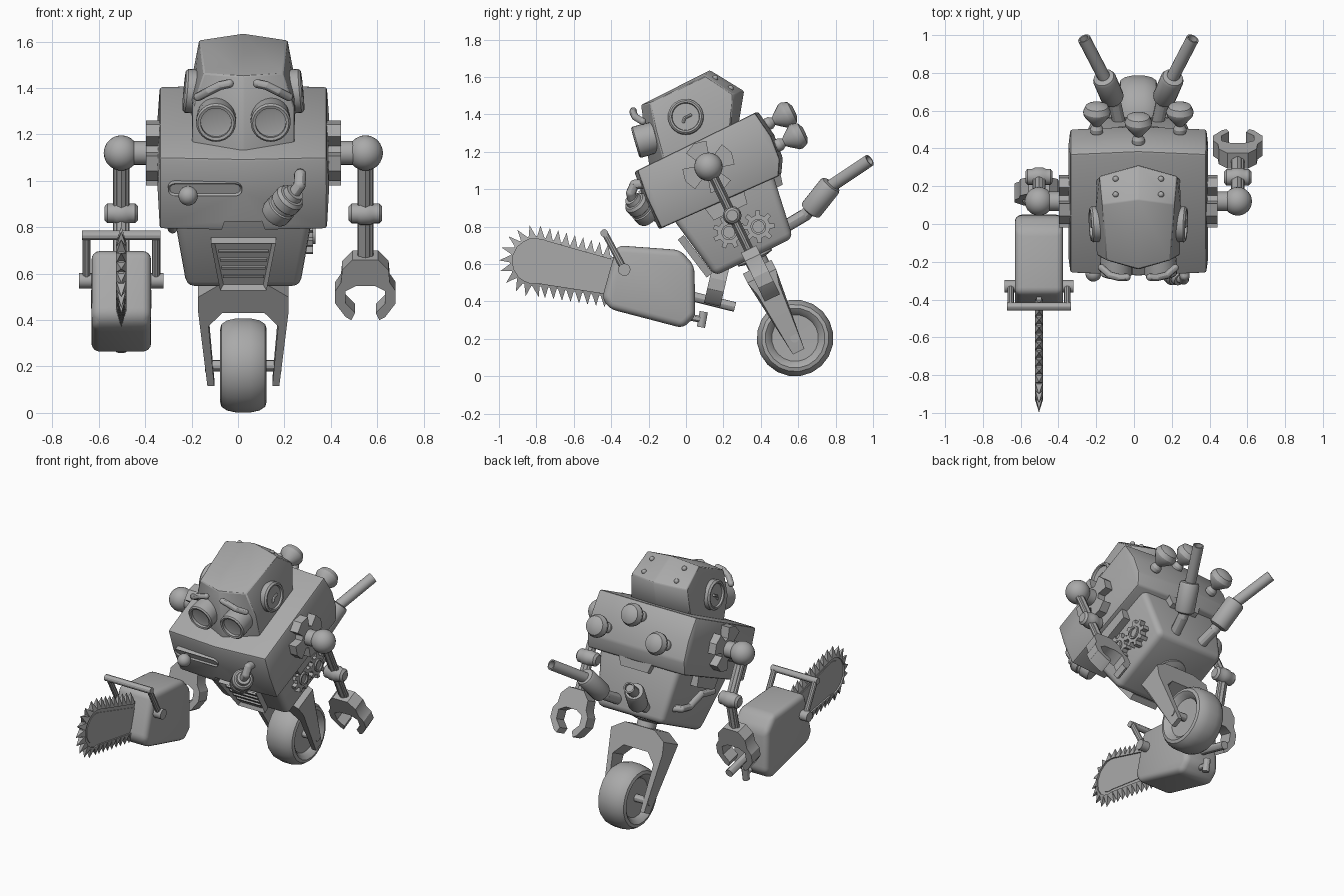
import bpy, bmesh, math
from mathutils import Matrix, Vector

if "Cube" in bpy.data.objects:
    bpy.data.objects.remove(bpy.data.objects["Cube"])

T, R, V = Matrix.Translation, Matrix.Rotation, Vector
CX = 0.023                                                # centre line of the robot
BODY = T((CX, 0.12, 1.12)) @ R(math.radians(26), 4, 'X')  # forward-leaning body frame
WORLD = Matrix.Identity(4)
GREY = bpy.data.materials.new("plain_grey")
GREY.diffuse_color = (0.4, 0.4, 0.4, 1)
GREY.use_nodes = True
GREY.node_tree.nodes["Principled BSDF"].inputs["Base Color"].default_value = GREY.diffuse_color


def finish(name, bm, M=BODY):
    bmesh.ops.remove_doubles(bm, verts=bm.verts, dist=1e-5)
    bmesh.ops.recalc_face_normals(bm, faces=bm.faces)
    me = bpy.data.meshes.new(name)
    bm.to_mesh(me)
    bm.free()
    me.materials.append(GREY)
    ob = bpy.data.objects.new(name, me)
    bpy.context.collection.objects.link(ob)
    ob.matrix_world = M
    return ob


def hull(name, half, bevel=0, seg=1, M=BODY):
    """Convex solid from points mirrored in x."""
    bm = bmesh.new()
    for x, y, z in half:
        for s in ((1, -1) if x else (1,)):
            bm.verts.new((s * x, y, z))
    bmesh.ops.convex_hull(bm, input=bm.verts)
    bmesh.ops.delete(bm, geom=[v for v in bm.verts if not v.link_faces], context='VERTS')
    bmesh.ops.dissolve_limit(bm, angle_limit=0.04, verts=bm.verts, edges=bm.edges)
    if bevel:
        es = [e for e in bm.edges if e.is_manifold and e.calc_face_angle() > 0.35]
        bmesh.ops.bevel(bm, geom=es, offset=bevel, segments=seg, profile=0.5,
                        affect='EDGES', clamp_overlap=True)
    return finish(name, bm, M)


def add_lathe(bm, prof, A, n=20):
    """Revolve (radius, height) about z, placed by A."""
    rings = [[bm.verts.new(A @ V((r * math.cos(k * math.tau / n), r * math.sin(k * math.tau / n), h)))
              for k in range(n)] for r, h in prof if r > 0]
    for a, b in zip(rings, rings[1:]):
        for k in range(n):
            bm.faces.new((a[k], a[(k + 1) % n], b[(k + 1) % n], b[k]))
    bm.faces.new(rings[0])
    bm.faces.new(rings[-1])


def along(a, b):
    return T(a) @ (V(b) - V(a)).to_track_quat('Z', 'Y').to_matrix().to_4x4()


def lathe(name, prof, A, n=20, M=BODY):
    bm = bmesh.new()
    add_lathe(bm, prof, A, n)
    return finish(name, bm, M)


def rod(name, a, b, r, n=16, M=BODY):
    L = (V(b) - V(a)).length
    return lathe(name, [(r, 0), (r, L)], along(a, b), n, M)


def ball(name, c, r, M=BODY):
    bm = bmesh.new()
    bmesh.ops.create_uvsphere(bm, u_segments=20, v_segments=12, radius=r, matrix=T(c))
    return finish(name, bm, M)


def tube(name, pts, r, M=BODY):
    bm = bmesh.new()
    for a, b in zip(pts, pts[1:]):
        add_lathe(bm, [(r, 0), (r, (V(b) - V(a)).length)], along(a, b), 12)
    for p in pts:
        bmesh.ops.create_uvsphere(bm, u_segments=12, v_segments=8, radius=r, matrix=T(p))
    return finish(name, bm, M)


def plate(name, pts, vec, M=BODY, inset=0, depth=0, taper=None):
    """Polygon extruded along vec; the front may get a sunken inset."""
    bm, vec = bmesh.new(), V(vec)
    base = [bm.verts.new(p) for p in pts]
    top = [bm.verts.new(V(p) + vec) for p in pts]
    bm.faces.new(base)
    front = bm.faces.new(top)
    for k in range(len(pts)):
        j = (k + 1) % len(pts)
        bm.faces.new((base[k], base[j], top[j], top[k]))
    if inset:
        bmesh.ops.recalc_face_normals(bm, faces=bm.faces)
        bmesh.ops.inset_region(bm, faces=[front], thickness=inset)
        bmesh.ops.translate(bm, verts=front.verts, vec=-vec.normalized() * depth)
    if taper:
        for v in bm.verts:
            v.co.y *= taper(v.co.z)
    return finish(name, bm, M)


def polar(r, deg):
    return r * math.cos(math.radians(deg)), r * math.sin(math.radians(deg))


# Torso: bulging upper shell with front notch and hanging tabs, tapered lower half
side = [(-.35, .15), (.35, .15), (.372, .0), (.36, -.13), (.315, -.21), (-.37, -.185), (-.368, .0)]
shell = hull("upper_shell", [(x, u * (1 if x else 1.05), v) for u, v in side for x in (.36, 0)]
             + [(.37, -.33, .0), (.37, .33, .0)], 0.012, 2)
cutter = hull("notch_cutter", [(.13, -.6, -.3), (.13, -.28, -.3), (.08, -.6, -.14), (.08, -.28, -.14)])
cutter.hide_render = True
cutter.hide_set(True)
cut = shell.modifiers.new("notch", 'BOOLEAN')
cut.object, cut.solver = cutter, 'EXACT'
hull("lower_body", [(.31, -.305, -.1), (.31, .305, -.1), (.245, -.225, -.54), (.245, .24, -.54)], 0.035, 3)
hull("back_tab", [(.13, .25, -.18), (.13, .335, -.18), (.1, .25, -.26), (.1, .315, -.26)])
for s in (-1, 1):
    plate("side_tab", [(s * .27, -.12, -.17), (s * .27, .12, -.17), (s * .27, .1, -.27), (s * .27, -.1, -.27)],
          (s * .065, 0, 0))

# Chest grille with slats
N = V((0, -.977, -.215))
fu = lambda v: -.293 + (-.2 - v) * .2
plate("grille_frame", [(x, fu(v), v) for x, v in ((-.14, -.27), (.14, -.27), (.1, -.52), (-.1, -.52))],
      N * .04, inset=.022, depth=.02)
for k in range(4):
    v, w = -.317 - k * .044, .108 - k * .0065
    plate("grille_slat", [(x, fu(q), q) for x, q in ((-w, v), (w, v), (w, v - .012), (-w, v - .012))], N * .03)

# Slot with lever knob, and gas canister with elbow pipe on the chest
cap = [polar(.03, a) for a in range(-90, 91, 22)]
caps = [(-.165 + .13 + a, b + .016) for a, b in cap] + [(-.165 - .13 - a, .016 - b) for a, b in cap]
plate("lever_slot", [(x, -.35, v) for x, v in caps], (0, -.045, 0), inset=.008, depth=.01)
rod("lever_stem", (-.238, -.36, .01), (-.238, -.42, .004), .018)
ball("lever_knob", (-.238, -.425, .002), .042)
lathe("canister", [(.03, -.01), (.06, .0), (.066, .015), (.066, .06), (.06, .065), (.06, .08), (.066, .085),
                   (.066, .125), (.055, .14), (.045, .142), (.04, .165)],
      along((.155, -.2, .85), (.245, -.29, .95)), 20, WORLD)
tube("canister_pipe", [(.24, -.285, .945), (.265, -.295, .98), (.268, -.275, 1.025), (.268, -.2, 1.03)], .026, WORLD)

# Head
hull("head", [(0, -.18, .455), (.17, -.13, .445), (0, .235, .46), (.19, .2, .445), (.205, .29, .29), (0, .35, .28),
              (.22, -.17, .3), (.22, -.2, .14), (0, -.285, .14), (.22, .2, .14), (.225, .1, .29), (0, .25, .14)], .006)
for s in (-1, 1):
    # eyes: barrels with recessed lenses
    lathe("eye_barrel", [(.08, 0), (.086, .1), (.086, .15), (.078, .158), (.066, .155), (.066, .138), (.05, .134)],
          along((s * .116, -.14, .26), (s * .118, -.3, .288)), 24)
    tube("eyebrow", [(s * .195, -.21, .372), (s * .15, -.235, .41), (s * .1, -.235, .438), (s * .06, -.23, .445)], .019)
    # ears: ringed discs with a small hook
    lathe("ear_disc", [(.095, 0), (.095, .045), (.085, .055), (.075, .053), (.072, .04), (.03, .04)],
          along((s * .2, .008, .29), (s * .3, .008, .30)), 28)
    tube("ear_hook", [(s * .246, .035, .29), (s * .246, 0, .29), (s * .246, -.015, .275)], .008)
    for u, v in ((.24, .41), (.29, .325)):
        ball("head_bolt", (s * .12, u, v), .016)

# Lamp bulbs on the back
bulb = [(.022, 0), (.034, .02), (.034, .04), (.022, .06), (.035, .075), (.07, .12), (.073, .14), (.06, .17), (.03, .185)]
for x, v in ((-.22, -.06), (0, .066), (.22, -.06)):
    lathe("back_bulb", bulb, along((x, .36, v), (x, 1, v)))

# Exhaust pipes
for s in (-1, 1):
    P = lambda x, y, z: (CX + s * x, y, z)
    tube("exhaust_base", [P(.09, .48, .77), P(.125, .64, .865), P(.145, .69, .92)], .034, WORLD)
    lathe("muffler", [(.035, -.01), (.058, 0), (.062, .012), (.062, .17), (.055, .185), (.035, .19)],
          along(P(.135, .665, .885), P(.185, .78, 1.03)), 18, WORLD)
    a, b = P(.175, .765, 1.01), P(.288, .982, 1.155)
    L = (V(b) - V(a)).length
    lathe("exhaust_outlet", [(.034, 0), (.034, L), (.025, L), (.025, L - .06)], along(a, b), 16, WORLD)

# Meshing gears on one side, bent handle on the other
for u, v, turn in ((-.054, -.363, 0), (.1, -.405, 22)):
    pts = [polar(r, turn + k * 45 + d) for k in range(8)
           for d, r in ((-18, .062), (-12, .062), (-8, .088), (8, .088), (12, .062), (18, .062))]
    plate("gear", [(.25, u + a, v + b) for a, b in pts], (.05, 0, 0))
    lathe("gear_hub", [(.042, 0), (.042, .06), (.03, .06), (.03, .05)], along((.25, u, v), (1, u, v)))
tube("side_handle", [(-.25, .17, -.43), (-.3, .15, -.42), (-.305, .08, -.4), (-.315, .0, -.31), (-.325, -.1, -.28),
                     (-.28, -.13, -.27)], .022)

# Arms
half = [(.055, -.2), (.1, -.25), (.105, -.31), (.13, -.35), (.13, -.41), (.085, -.475), (.06, -.49), (.045, -.455),
        (.085, -.41), (.085, -.35), (.04, -.325)]
claw = half + [(-x, z) for x, z in reversed(half)]
for s in (-1, 1):
    cross = [polar(r, 90 * k + 6 + d) for k in range(4) for d, r in ((-27, .14), (0, .146), (27, .14), (33, .07), (57, .07))]
    plate("shoulder_plate", [(s * .35, a, b) for a, b in cross], (s * .07, 0, 0))
    rod("shoulder_axle", (s * .35, 0, 0), (s * .5, 0, 0), .052)
    ball("shoulder_ball", (s * .526, 0, 0), .076)
    for q in (-.02, .02):
        rod("upper_arm", (s * .526 + q, 0, -.05), (s * .526 + q, 0, -.27), .015, 8)
    rod("upper_arm_core", (s * .526, 0, -.05), (s * .526, 0, -.27), .026, 8)
    F = BODY @ T((.526, 0, -.29)) if s > 0 else T((-.503, .25, .86)) @ R(math.radians(-13), 4, 'X')
    lathe("elbow", [(.03, -.072), (.043, -.06), (.043, -.035), (.05, -.02), (.05, .02), (.043, .035), (.043, .06),
                    (.03, .072)], R(math.pi / 2, 4, 'Y'), 16, F)
    for q in (-.02, .02):
        rod("forearm", (q, 0, -.02), (q, 0, -.22), .015, 8, F)
    rod("forearm_core", (0, 0, -.02), (0, 0, -.22), .026, 8, F)
    plate("claw", [(x, -.045, z) for x, z in claw], (0, .09, 0), F)

# Chainsaw: motor housing, handles, bar and toothed chain
SAW = T((-.503, 0, 0))
outline = [(-.37, .70), (-.03, .675), (.045, .59), (.05, .32), (-.016, .257), (-.41, .36), (-.448, .42)]
hull("saw_housing", [(.128, y, z) for y, z in outline], .055, 4, SAW)
nose = [(-.807 + polar(.135, a)[0], .615 + polar(.135, a)[1]) for a in range(75, 280, 12)]
path = [(-.40, .64)] + nose + [(-.42, .425)]
bar = [(-.3, .61)] + path + [(-.3, .41)]
plate("saw_bar", [(-.012, y, z) for y, z in bar], (.024, 0, 0), SAW)
inner = [(-.807 + polar(.098, a)[0], .615 + polar(.098, a)[1]) for a in range(75, 280, 12)]
plate("saw_bar_plate", [(-.016, y, z) for y, z in [(-.3, .57)] + inner + [(-.3, .45)]], (.032, 0, 0), SAW)
bm, left = bmesh.new(), 0.02
for a, b in zip(path, path[1:]):
    a, b = V((0, *a)), V((0, *b))
    L, t = (b - a).length, (b - a).normalized()
    n = V((0, t.z, -t.y))                                   # outward normal of the chain path
    while left < L:
        p = a + t * left
        q = [bm.verts.new(p + t * i * .024 - n * .015 + V((j * .022, 0, 0)))
             for i, j in ((-1, -1), (1, -1), (1, 1), (-1, 1))]
        tip = bm.verts.new(p + n * .058 + t * .014)
        bm.faces.new(q)
        for k in range(4):
            bm.faces.new((q[k], q[(k + 1) % 4], tip))
        left += .046
    left -= L
finish("saw_teeth", bm, SAW)
rod("saw_front_grip", (-.17, -.437, .765), (.17, -.437, .765), .021, 12, SAW)
for s in (-1, 1):
    rod("saw_grip_post", (s * .15, -.33, .57), (s * .15, -.437, .77), .018, 10, SAW)
    rod("saw_grip_pivot", (s * .1, -.33, .57), (s * .182, -.33, .57), .033, 16, SAW)
rod("saw_rear_grip", (0, -.02, .44), (0, .262, .37), .026, 12, SAW)
rod("starter_stem", (0, .0, .32), (0, .075, .305), .018, 12, SAW)
rod("starter_handle", (0, .095, .345), (0, .08, .262), .022, 12, SAW)

# Neck, fork and wheel
lathe("wheel_neck", [(.1, -.01), (.1, .02), (.06, .03), (.06, .1)], along((0, .01, -.53), (0, .01, -.7)))
fork = [(.11, -.595), (.195, -.65), (.195, -.73), (.155, -1.1), (.125, -1.1), (.15, -.8), (.09, -.735)]
plate("wheel_fork", [(x, -.085, z) for x, z in fork + [(-x, z) for x, z in reversed(fork)]], (0, .17, 0),
      taper=lambda z: 1 if z > -.7 else (.75 if z > -.85 else .4))
tyre = [(.125, .062), (.14, .085), (.16, .1), (.18, .094), (.196, .07), (.205, .03)]
hub = [(.03, .06)] + tyre
lathe("wheel", [(r, -h) for r, h in hub] + list(reversed(hub)), T((0, .015, -1.026)) @ R(math.pi / 2, 4, 'Y'), 20)
rod("axle", (-.165, .012, -1.026), (.165, .012, -1.026), .024, 12)

# Smooth curved surfaces, keep hard edges crisp
for ob in bpy.context.scene.objects:
    ob.select_set(ob.type == 'MESH' and not ob.hide_render)
bpy.context.view_layer.objects.active = shell
bpy.ops.object.shade_smooth_by_angle(angle=math.radians(30))
